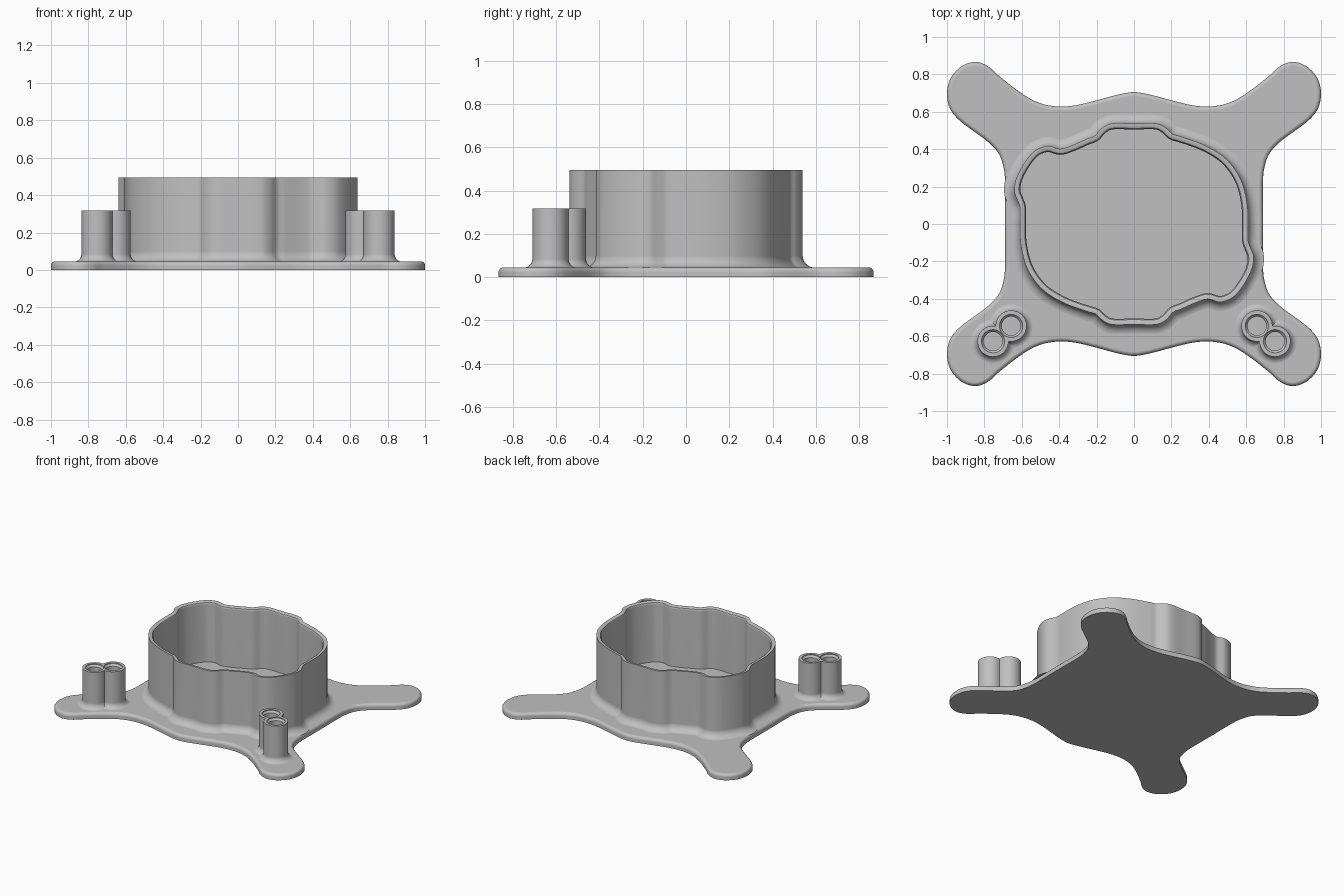
import bpy, bmesh, math
from mathutils import Vector

cube = bpy.data.objects.get("Cube")
if cube:
    bpy.data.objects.remove(cube, do_unlink=True)

grey = bpy.data.materials.new("plain grey")
grey.use_nodes = True
colour = (0.53, 0.53, 0.53, 1)
grey.diffuse_color = colour
grey.node_tree.nodes["Principled BSDF"].inputs["Base Color"].default_value = colour

PLATE_TOP = 0.045


def smooth_loop(points, steps=6):
    """Closed centripetal spline through 2D points."""
    pts = [Vector(p) for p in points]
    n, out = len(pts), []
    for i in range(n):
        a, b, c, d = (pts[(i + k) % n] for k in (-1, 0, 1, 2))
        t1 = math.sqrt((b - a).length)
        t2 = t1 + math.sqrt((c - b).length)
        t3 = t2 + math.sqrt((d - c).length)
        for s in range(steps):
            t = t1 + (t2 - t1) * s / steps
            p = a.lerp(b, t / t1)
            q = b.lerp(c, (t - t1) / (t2 - t1))
            r = c.lerp(d, (t - t2) / (t3 - t2))
            u = p.lerp(q, t / t2)
            v = q.lerp(r, (t - t1) / (t3 - t1))
            out.append(u.lerp(v, (t - t1) / (t2 - t1)))
    return out


def outward(loop, passes):
    """Softened outward directions of a clockwise loop."""
    n = len(loop)
    dirs = []
    for i in range(n):
        t = loop[(i + 1) % n] - loop[i - 1]
        dirs.append(Vector((-t.y, t.x)).normalized())
    for _ in range(passes):
        dirs = [(dirs[i - 1] + dirs[i] * 2 + dirs[(i + 1) % n]).normalized()
                for i in range(n)]
    return dirs


def loft(name, loop, profile, cap_start=False, cap_end=False, passes=0):
    """Sweep a profile of (offset, height) round a closed loop."""
    bm = bmesh.new()
    dirs = outward(loop, passes)
    rings = [[bm.verts.new((*(p + d * off), z)) for p, d in zip(loop, dirs)]
             for off, z in profile]
    n = len(loop)
    for lo, hi in zip(rings, rings[1:]):
        for i in range(n):
            j = (i + 1) % n
            bm.faces.new((lo[i], lo[j], hi[j], hi[i]))
    if cap_start:
        bm.faces.new(rings[0][::-1])
    if cap_end:
        bm.faces.new(rings[-1])
    if cap_start and cap_end:
        bmesh.ops.recalc_face_normals(bm, faces=bm.faces)
    else:
        bmesh.ops.reverse_faces(bm, faces=bm.faces)
    mesh = bpy.data.meshes.new(name)
    bm.to_mesh(mesh)
    bm.free()
    mesh.materials.append(grey)
    obj = bpy.data.objects.new(name, mesh)
    bpy.context.collection.objects.link(obj)
    return obj


def activate(obj):
    bpy.ops.object.select_all(action='DESELECT')
    obj.select_set(True)
    bpy.context.view_layer.objects.active = obj


def finish(obj):
    activate(obj)
    bpy.ops.object.shade_smooth_by_angle(angle=math.radians(32))
    wn = obj.modifiers.new("even shading", 'WEIGHTED_NORMAL')
    wn.keep_sharp = True


def fillet(radius, base, steps=6):
    """Concave quarter arc running from the plate up to a wall."""
    arcs = [math.pi / 2 * k / steps for k in range(steps + 1)]
    return [(radius * (1 - math.sin(a)), base + radius * (1 - math.cos(a)))
            for a in arcs]


def circle(x, y, r, n=40):
    return [Vector((x + r * math.sin(2 * math.pi * k / n),
                    y + r * math.cos(2 * math.pi * k / n))) for k in range(n)]


# Four-armed base plate, mirrored from one quarter
quarter = [(0, .705), (.075, .694), (.235, .652), (.31, .635), (.39, .628),
           (.47, .637), (.54, .662), (.61, .705), (.72, .79), (.78, .843),
           (.84, .866), (.90, .855), (.95, .82), (.985, .77), (1, .70),
           (.985, .62), (.94, .56), (.77, .43), (.72, .37), (.697, .30),
           (.69, .24), (.69, 0)]
half = quarter + [(x, -y) for x, y in quarter[-2::-1]]
plate_loop = smooth_loop(half + [(-x, y) for x, y in half[-2:0:-1]], 5)
edge = [(-.022 * (1 - math.cos(a)), PLATE_TOP - .022 * (1 - math.sin(a)))
        for a in (math.pi / 2 * k / 5 for k in range(6))]
plate = loft("base_plate", plate_loop, [(0, 0)] + edge, True, True)
finish(plate)

# Tall housing wall, repeated by a half turn
side = [(-.13, .535), (0, .537), (.13, .535), (.175, .51), (.205, .482),
        (.25, .468), (.38, .42), (.49, .35), (.57, .24), (.605, .11),
        (.61, 0), (.61, -.09), (.622, -.125), (.639, -.17), (.632, -.235),
        (.58, -.335), (.525, -.395), (.46, -.417), (.395, -.402),
        (.34, -.417), (.25, -.456), (.21, -.472), (.175, -.51)]
wall_loop = smooth_loop(side + [(-x, -y) for x, y in side], 6)
WALL_TOP = .495
wall_profile = fillet(.055, PLATE_TOP - .001) + [
    (0, WALL_TOP), (-.016, WALL_TOP), (-.026, WALL_TOP - .006),
    (-.032, WALL_TOP - .018), (-.032, PLATE_TOP - .002)]
wall = loft("housing_wall", wall_loop, wall_profile, passes=8)
finish(wall)


# Twin tubular posts on the front arms
def boolean(target, tool, operation):
    mod = target.modifiers.new("join", 'BOOLEAN')
    mod.object, mod.operation, mod.solver = tool, operation, 'EXACT'
    activate(target)
    bpy.ops.object.modifier_apply(modifier=mod.name)
    bpy.data.objects.remove(tool, do_unlink=True)


POST_TOP, POST_R = .318, .083
HOLE_R, MOUTH_R = .05, .062


def twin_post(name, sign):
    centres = [(sign * .657, -.545), (sign * .754, -.627)]
    body_profile = ([(.04, .02)] + fillet(.04, PLATE_TOP - .001)
                    + [(0, POST_TOP)])
    bodies = [loft(name, circle(x, y, POST_R), body_profile, True, True)
              for x, y in centres]
    boolean(bodies[0], bodies[1], 'UNION')
    flare = MOUTH_R - HOLE_R
    for x, y in centres:
        cutter = loft("hole_cutter", circle(x, y, HOLE_R),
                      [(0, PLATE_TOP + .001), (0, POST_TOP - .02),
                       (flare, POST_TOP - .006), (flare, POST_TOP + .05)],
                      True, True)
        cutter.hide_render = True
        boolean(bodies[0], cutter, 'DIFFERENCE')
    finish(bodies[0])


twin_post("left_twin_post", 1)
twin_post("right_twin_post", -1)
